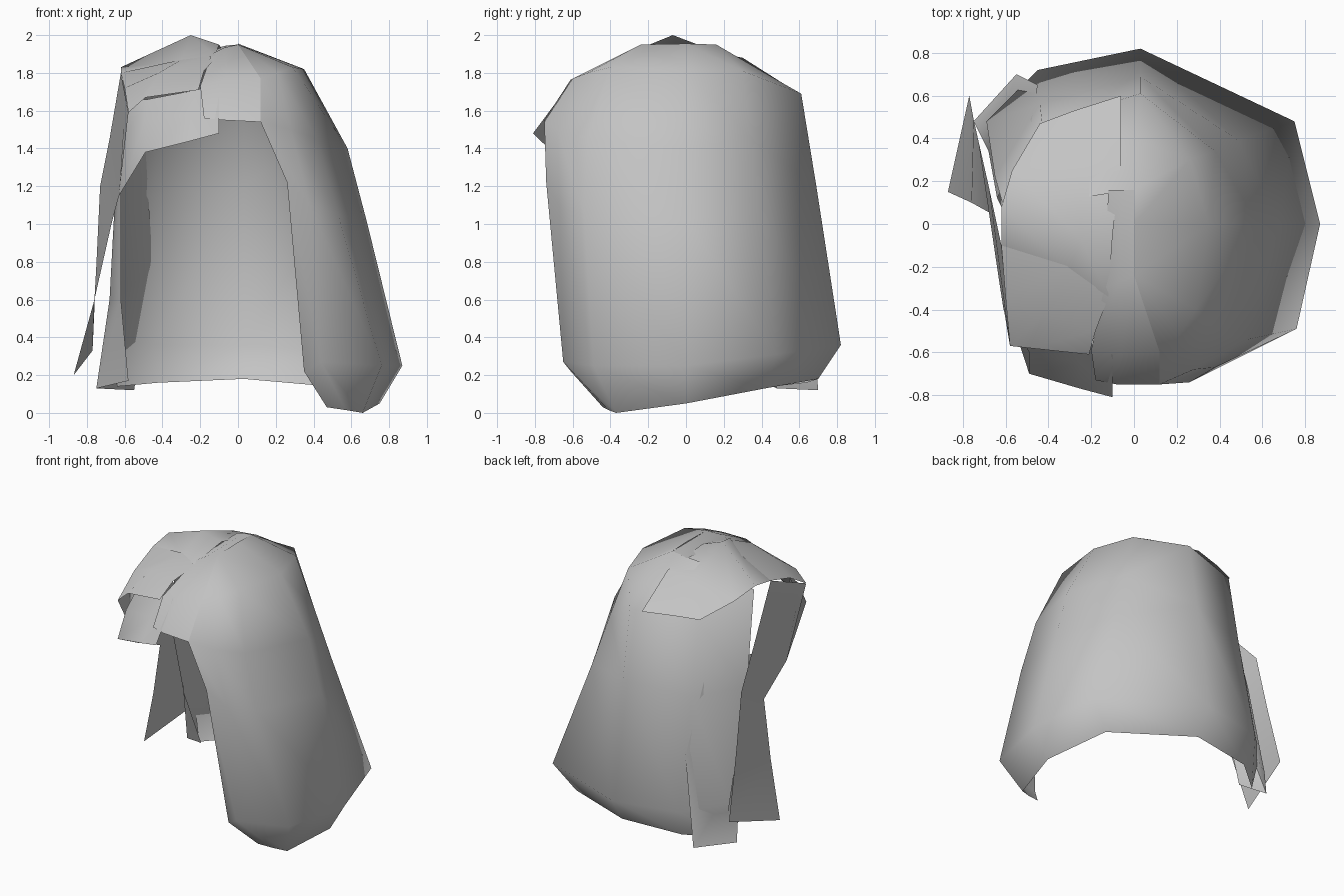
import bpy, bmesh, math

grey = bpy.data.materials.new("hair grey")
grey.diffuse_color = (0.55, 0.55, 0.55, 1)


def sheet(name, columns):
    """Open smooth sheet skinned across strands that have equal point counts."""
    bm = bmesh.new()
    grid = [[bm.verts.new(p) for p in col] for col in columns]
    for a, b in zip(grid, grid[1:]):
        for i in range(len(a) - 1):
            bm.faces.new((a[i], a[i + 1], b[i + 1], b[i]))
    bmesh.ops.remove_doubles(bm, verts=bm.verts, dist=0.001)
    bmesh.ops.recalc_face_normals(bm, faces=bm.faces)
    mesh = bpy.data.meshes.new(name)
    bm.to_mesh(mesh)
    bm.free()
    mesh.materials.append(grey)
    obj = bpy.data.objects.new(name, mesh)
    bpy.context.collection.objects.link(obj)
    bpy.context.view_layer.objects.active = obj
    obj.select_set(True)
    bpy.ops.object.shade_smooth_by_angle(angle=math.radians(60))
    obj.select_set(False)
    return obj


# main shell: strands from crown to hem, front right edge round to back left
front_crown, back_crown = (0, -0.24, 1.95), (0, 0.16, 1.95)
front_edge = [front_crown, (0.12, -0.6, 1.77), (0.12, -0.75, 1.54),
              (0.26, -0.74, 1.22), (0.35, -0.61, 0.22), (0.47, -0.44, 0.03)]
front_lock = [front_crown, (0.21, -0.52, 1.8), (0.28, -0.68, 1.5),
              (0.38, -0.67, 1.1), (0.44, -0.65, 0.27), (0.57, -0.41, 0.015)]
front_corner = [front_crown, (0.29, -0.4, 1.83), (0.42, -0.52, 1.45),
                (0.53, -0.54, 1.05), (0.76, -0.49, 0.25), (0.66, -0.37, 0)]
right_side = [(0, 0, 1.955), (0.35, 0, 1.82), (0.58, 0, 1.4),
              (0.68, 0, 1.02), (0.87, 0, 0.25), (0.75, 0, 0.05)]
back_corner = [back_crown, (0.26, 0.3, 1.81), (0.38, 0.34, 1.45),
               (0.49, 0.39, 1.08), (0.75, 0.48, 0.31), (0.6, 0.42, 0.13)]
back_middle = [back_crown, (0, 0.4, 1.81), (0.03, 0.61, 1.69),
               (0.03, 0.69, 1.2), (0.03, 0.82, 0.36), (0.03, 0.7, 0.18)]
back_left = [back_crown, (-0.25, 0.32, 1.83), (-0.43, 0.47, 1.67),
             (-0.44, 0.56, 1.15), (-0.45, 0.72, 0.36), (-0.42, 0.64, 0.16)]
left_edge = [back_crown, (-0.4, 0.1, 1.88), (-0.61, 0.08, 1.8),
             (-0.65, 0.22, 1.15), (-0.69, 0.48, 0.4), (-0.64, 0.46, 0.14)]
sheet("main_hair_shell", [front_edge, front_lock, front_corner, right_side,
                          back_corner, back_middle, back_left, left_edge])

# parting strip and right fringe, joining the shell to the left layers
sheet("right_fringe", [
    [back_crown] + front_edge[:3],
    [(-0.06, 0.16, 1.945), (-0.07, -0.27, 1.935), (-0.06, -0.61, 1.765), (-0.08, -0.75, 1.55)],
    [(-0.12, 0.16, 1.93), (-0.14, -0.3, 1.9), (-0.2, -0.59, 1.73), (-0.18, -0.73, 1.56)]])

# raised crown layer left of the parting
sheet("crown_layer", [
    [(-0.12, -0.34, 1.89), (-0.3, -0.22, 1.86), (-0.62, -0.1, 1.8)],
    [(-0.1, -0.05, 1.95), (-0.25, -0.07, 2.0), (-0.62, 0.08, 1.83)],
    [(-0.06, 0.3, 1.88), (-0.25, 0.3, 1.86), (-0.57, 0.25, 1.77)],
    [(-0.06, 0.6, 1.69), (-0.28, 0.53, 1.69), (-0.44, 0.47, 1.68)]])

# swept upper fringe
sheet("upper_fringe", [
    [(-0.08, -0.24, 1.92), (-0.18, -0.5, 1.81), (-0.21, -0.61, 1.71)],
    [(-0.3, -0.2, 1.87), (-0.42, -0.42, 1.8), (-0.49, -0.58, 1.67)],
    [(-0.62, -0.1, 1.8), (-0.6, -0.35, 1.72), (-0.58, -0.57, 1.59)]])

# lower fringe plate, curving back along the temple
sheet("lower_fringe", [
    [(-0.1, -0.61, 1.75), (-0.1, -0.75, 1.56), (-0.1, -0.81, 1.48)],
    [(-0.22, -0.55, 1.71), (-0.25, -0.65, 1.58), (-0.25, -0.77, 1.44)],
    [(-0.48, -0.5, 1.66), (-0.49, -0.6, 1.56), (-0.49, -0.7, 1.38)],
    [(-0.59, -0.4, 1.66), (-0.61, -0.4, 1.45), (-0.63, -0.27, 1.15)]])

# wide left lock running from the temple down to a loose end
sheet("outer_left_lock", [
    [(-0.58, -0.57, 1.59), (-0.63, -0.27, 1.15), (-0.67, 0.05, 1.0),
     (-0.76, 0.1, 0.6), (-0.87, 0.15, 0.2)],
    [(-0.62, -0.1, 1.8), (-0.68, 0.18, 1.45), (-0.73, 0.4, 1.2),
     (-0.75, 0.49, 0.78), (-0.77, 0.6, 0.33)]])

# inner lock hanging beside the back shell
sheet("inner_left_lock", [
    [(-0.62, 0.08, 1.25), (-0.62, 0.25, 0.6), (-0.58, 0.4, 0.17)],
    [(-0.64, 0.12, 1.35), (-0.68, 0.34, 0.6), (-0.75, 0.48, 0.13)],
    [(-0.49, 0.42, 1.4), (-0.45, 0.65, 0.75), (-0.55, 0.7, 0.12)]])
